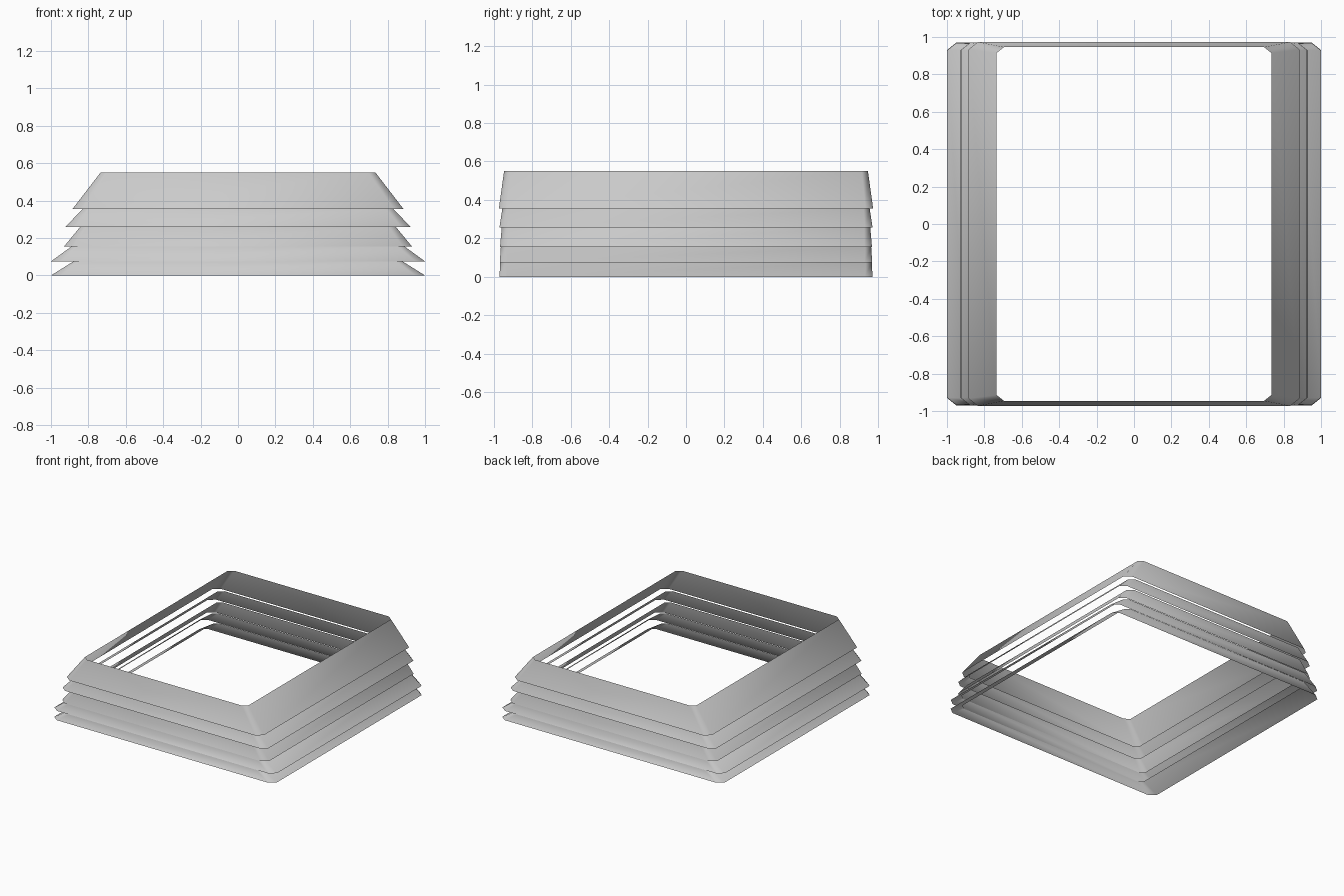
import bpy, bmesh, math

if "Cube" in bpy.data.objects:
    bpy.data.objects.remove(bpy.data.objects["Cube"])


def ring(hx, hy, z, c):
    # rectangle with chamfered corners
    cy = c * 0.8
    return [(hx, -hy + cy, z), (hx, hy - cy, z), (hx - c, hy, z), (-hx + c, hy, z),
            (-hx, hy - cy, z), (-hx, -hy + cy, z), (-hx + c, -hy, z), (hx - c, -hy, z)]


def band(name, bottom, top):
    # open sloping shell between two chamfered rectangles
    bm = bmesh.new()
    lo = [bm.verts.new(p) for p in ring(*bottom)]
    hi = [bm.verts.new(p) for p in ring(*top)]
    for i in range(8):
        j = (i + 1) % 8
        bm.faces.new((lo[i], lo[j], hi[j], hi[i]))
    me = bpy.data.meshes.new(name)
    bm.to_mesh(me)
    bm.free()
    ob = bpy.data.objects.new(name, me)
    bpy.context.collection.objects.link(ob)
    bpy.context.view_layer.objects.active = ob
    ob.select_set(True)
    bpy.ops.object.shade_smooth_by_angle(angle=math.radians(60))
    ob.select_set(False)


# overlapping louvre bands: (half width, half depth, height, chamfer)
bands = [
    ((1.00, 0.970, 0.000, 0.05), (0.88, 0.966, 0.075, 0.04)),
    ((1.00, 0.968, 0.075, 0.05), (0.89, 0.963, 0.155, 0.04)),
    ((0.93, 0.967, 0.155, 0.05), (0.845, 0.958, 0.258, 0.04)),
    ((0.925, 0.970, 0.258, 0.05), (0.83, 0.955, 0.355, 0.04)),
    ((0.885, 0.973, 0.355, 0.05), (0.735, 0.946, 0.550, 0.04)),
]
for n, (b, t) in enumerate(bands, 1):
    band(f"louvre_band_{n}", b, t)
